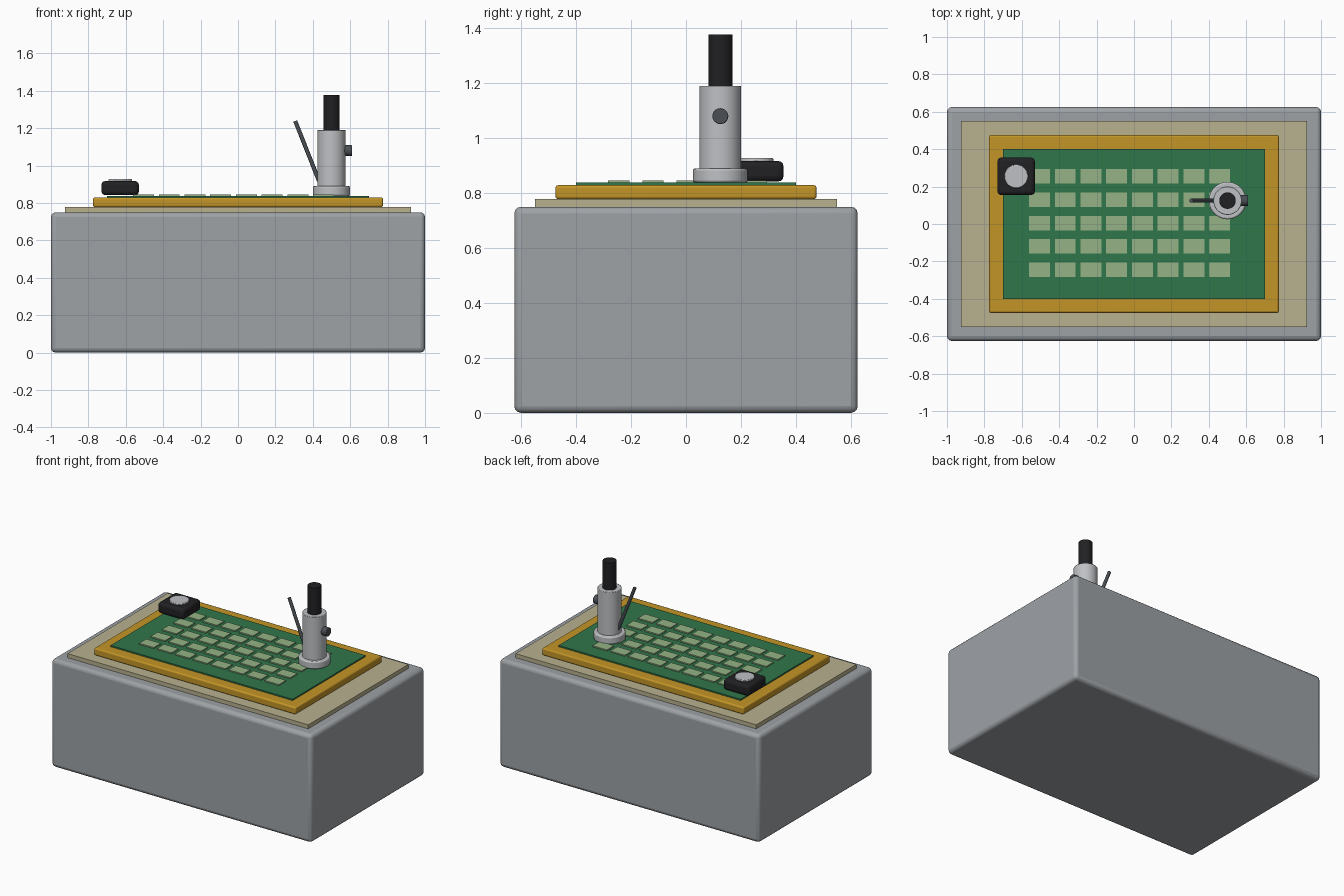
import bpy, math
from mathutils import Vector

if "Cube" in bpy.data.objects:
    bpy.data.objects.remove(bpy.data.objects["Cube"])


def mat(name, r, g, b):
    m = bpy.data.materials.new(name)
    m.diffuse_color = (r, g, b, 1)
    m.use_nodes = True
    m.node_tree.nodes["Principled BSDF"].inputs["Base Color"].default_value = m.diffuse_color
    return m


steel = mat("steel", 0.34, 0.36, 0.38)
beige = mat("beige", 0.48, 0.44, 0.28)
gold = mat("gold", 0.55, 0.30, 0.02)
green = mat("green", 0.03, 0.18, 0.07)
pale = mat("pale_green", 0.30, 0.45, 0.24)
black = mat("black", 0.015, 0.015, 0.017)
silver = mat("silver", 0.52, 0.53, 0.55)
dark = mat("dark_grey", 0.07, 0.08, 0.09)


def finish(ob, name, m, bevel, segs):
    ob.name = name
    ob.data.materials.append(m)
    if bevel:
        b = ob.modifiers.new("bevel", 'BEVEL')
        b.width, b.segments, b.limit_method = bevel, segs, 'ANGLE'
    bpy.ops.object.shade_smooth_by_angle(angle=math.radians(35))
    return ob


def box(name, x, y, z0, z1, sx, sy, m, bevel=0, segs=3):
    bpy.ops.mesh.primitive_cube_add(size=1, location=(x, y, (z0 + z1) / 2))
    ob = bpy.context.object
    ob.scale = (sx, sy, z1 - z0)
    bpy.ops.object.transform_apply(location=False, rotation=False, scale=True)
    return finish(ob, name, m, bevel, segs)


def rod(name, p0, p1, r, m, bevel=0, sides=48):
    a, b = Vector(p0), Vector(p1)
    bpy.ops.mesh.primitive_cylinder_add(vertices=sides, radius=r, depth=(b - a).length,
                                        location=(a + b) / 2)
    ob = bpy.context.object
    ob.rotation_euler = (b - a).to_track_quat('Z', 'Y').to_euler()
    return finish(ob, name, m, bevel, 2)


# Stacked body and layers
box("body", 0, 0, 0, 0.75, 2, 1.25, steel, 0.025)
box("top_plate", 0, 0, 0.75, 0.778, 1.85, 1.10, beige)
box("gold_tray", 0, 0, 0.778, 0.829, 1.55, 0.95, gold, 0.01)
box("green_board", 0, 0, 0.825, 0.838, 1.40, 0.80, green)

# Grid of pads
for j in range(5):
    for i in range(8):
        box(f"pad_{j}_{i}", -0.505 + 0.1375 * i, -0.245 + 0.125 * j,
            0.836, 0.846, 0.112, 0.078, pale)

# Corner button block
box("button_block", -0.63, 0.255, 0.842, 0.917, 0.20, 0.20, black, 0.02)
rod("button_cap", (-0.63, 0.255, 0.90), (-0.63, 0.255, 0.927), 0.063, silver, 0.004)

# Upright post with collar, tube, knob and lever
cx, cy = 0.5, 0.125
rod("post_collar", (cx, cy, 0.838), (cx, cy, 0.89), 0.1, silver, 0.008)
rod("post_barrel", (cx, cy, 0.87), (cx, cy, 1.19), 0.076, silver, 0.003)
rod("post_tube", (cx, cy, 1.15), (cx, cy, 1.378), 0.044, black, 0.002)
rod("side_knob", (cx + 0.05, cy, 1.08), (cx + 0.11, cy, 1.08), 0.029, dark, 0.003, 32)
rod("lever", (0.44, cy, 0.90), (0.306, cy, 1.238), 0.011, dark, 0, 20)
